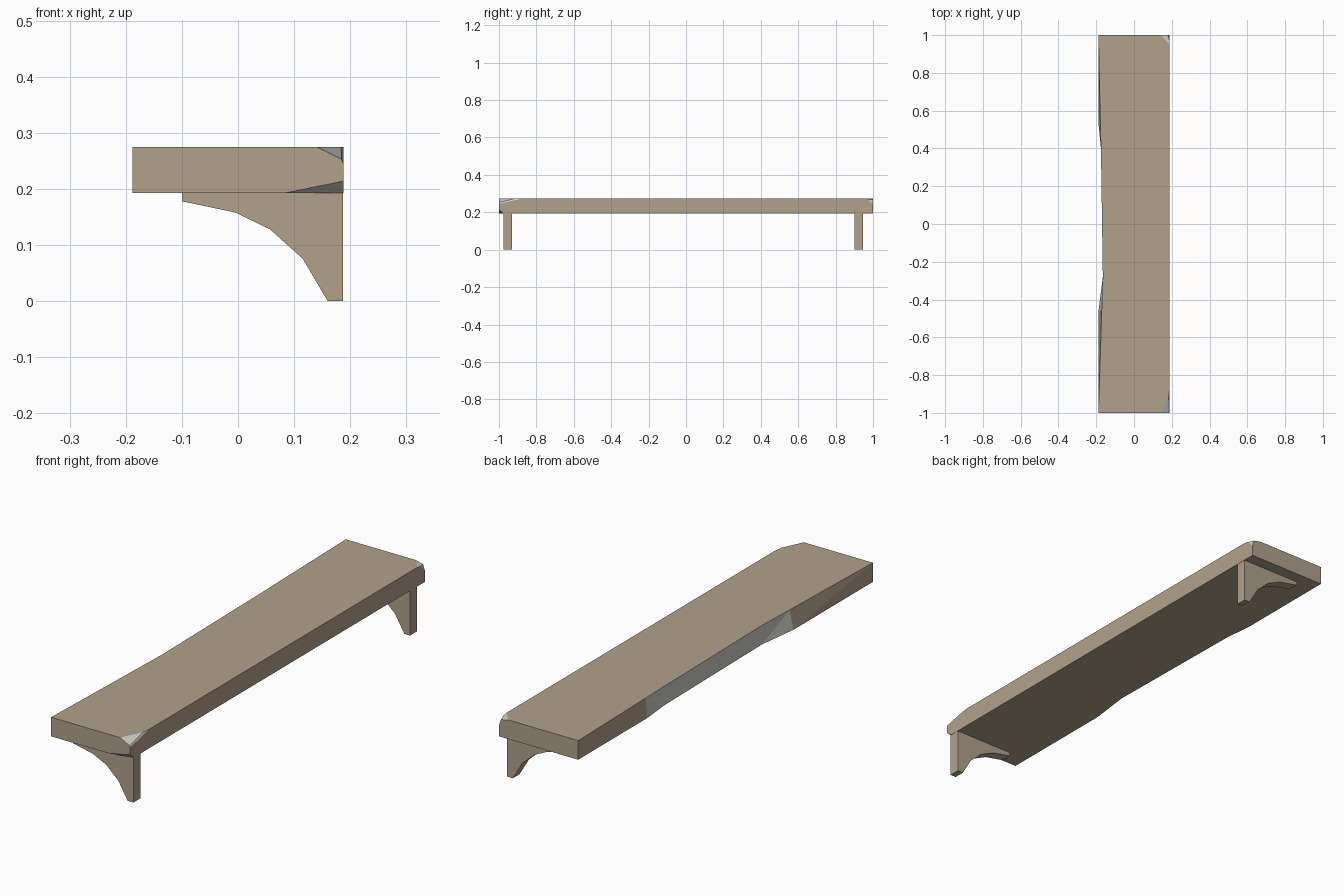
import bpy, bmesh
from mathutils import Vector

if "Cube" in bpy.data.objects:
    bpy.data.objects.remove(bpy.data.objects["Cube"])


def material(name, rgb):
    m = bpy.data.materials.new(name)
    m.diffuse_color = (*rgb, 1)
    m.use_nodes = True
    m.node_tree.nodes["Principled BSDF"].inputs["Base Color"].default_value = m.diffuse_color
    return m


wood = material("wood", (0.44, 0.36, 0.26))
worn = material("worn_wood", (0.60, 0.60, 0.56))


def finish(bm, name):
    bmesh.ops.recalc_face_normals(bm, faces=bm.faces[:])
    me = bpy.data.meshes.new(name)
    bm.to_mesh(me)
    bm.free()
    me.materials.append(wood)
    me.materials.append(worn)
    ob = bpy.data.objects.new(name, me)
    bpy.context.collection.objects.link(ob)
    return ob


def chip(bm, corner, cuts):
    """Slice off a box corner; cuts are signed distances along x, y, z."""
    c = Vector(corner)
    n = -Vector([1 / d for d in cuts]).normalized()  # points out of the board
    p = c + Vector((cuts[0], 0, 0))
    res = bmesh.ops.bisect_plane(
        bm, geom=bm.verts[:] + bm.edges[:] + bm.faces[:], dist=1e-6,
        plane_co=p, plane_no=n, clear_outer=True)
    edges = [e for e in res["geom_cut"] if isinstance(e, bmesh.types.BMEdge)]
    for f in bmesh.ops.edgeloop_fill(bm, edges=edges)["faces"]:
        f.material_index = 1


# Board: straight wall side, hollowed worn edge on the other (y, x top, x bottom)
X, Z0, Z1 = 0.188, 0.193, 0.275
stations = [(1, -X, -X), (0.53, -0.178, -X), (0.40, -0.175, -0.175),
            (-0.28, -0.165, -0.165), (-0.46, -0.171, -X), (-1, -X, -X)]
bm = bmesh.new()
top = [bm.verts.new((t, y, Z1)) for y, t, b in stations]
bot = [bm.verts.new((b, y, Z0)) for y, t, b in stations]
top += [bm.verts.new((X, y, Z1)) for y in (-1, 1)]
bot += [bm.verts.new((X, y, Z0)) for y in (-1, 1)]
bm.faces.new(top)
bm.faces.new(bot[::-1])
for i in range(5, 8):
    j = (i + 1) % 8
    bm.faces.new((top[i], bot[i], bot[j], top[j]))
for i in range(5):
    a, b, c, d = top[i], bot[i], bot[i + 1], top[i + 1]
    if i < 2:
        faces = (a, b, c), (a, c, d)
    else:
        faces = (a, b, d), (b, c, d)
    for f in faces:
        face = bm.faces.new(f)
        if 1 <= i <= 3:
            face.material_index = 1
bmesh.ops.recalc_face_normals(bm, faces=bm.faces[:])

# Chipped corners on the wall side
chip(bm, (X, -1, Z1), (-0.048, 0.10, -0.024))
chip(bm, (X, -1, Z1), (-0.014, 0.13, -0.030))
chip(bm, (X, -1, Z0), (-0.103, 0.025, 0.021))
chip(bm, (X, 1, Z1), (-0.045, -0.05, -0.010))
chip(bm, (X, 1, Z1), (-0.011, -0.035, -0.035))
finish(bm, "shelf_board")

# Curved brackets
profile = [(-0.1, 0.193), (-0.1, 0.178), (-0.005, 0.158), (0.057, 0.128),
           (0.115, 0.076), (0.16, 0), (0.187, 0), (0.187, 0.193)]
for name, y in (("front_bracket", -0.977), ("back_bracket", 0.90)):
    bm = bmesh.new()
    f = bm.faces.new([bm.verts.new((x, y, z)) for x, z in profile])
    ext = bmesh.ops.extrude_face_region(bm, geom=[f], use_keep_orig=True)
    bmesh.ops.translate(bm, vec=(0, 0.047, 0), verts=[
        v for v in ext["geom"] if isinstance(v, bmesh.types.BMVert)])
    finish(bm, name)
